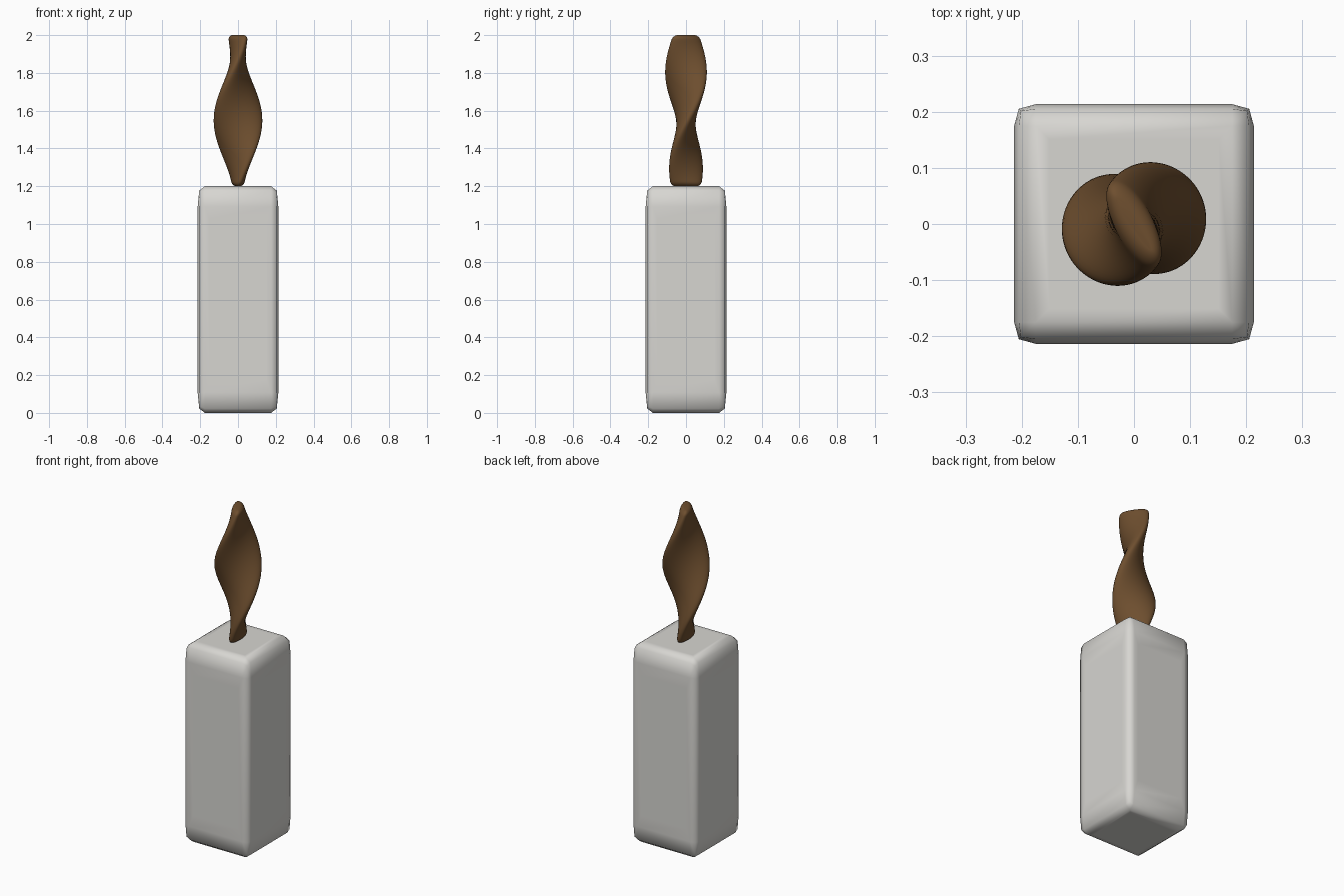
import bpy, bmesh
from math import sin, cos, pi, radians, sqrt

default = bpy.data.objects.get("Cube")
if default:
    bpy.data.objects.remove(default, do_unlink=True)


def make_material(name, rgb, roughness):
    mat = bpy.data.materials.new(name)
    mat.use_nodes = True
    color = (*rgb, 1.0)
    mat.diffuse_color = color
    shader = mat.node_tree.nodes["Principled BSDF"]
    shader.inputs["Base Color"].default_value = color
    shader.inputs["Roughness"].default_value = roughness
    return mat


def finish(bm, name, mat):
    bmesh.ops.recalc_face_normals(bm, faces=bm.faces)
    mesh = bpy.data.meshes.new(name)
    bm.to_mesh(mesh)
    bm.free()
    mesh.materials.append(mat)
    mesh.shade_smooth()
    obj = bpy.data.objects.new(name, mesh)
    bpy.context.collection.objects.link(obj)
    return obj


stone = make_material("pale_stone", (0.68, 0.67, 0.64), 0.6)
bronze = make_material("brown_bronze", (0.155, 0.077, 0.028), 0.4)

# Plinth: bevelled unit cube with a support loop on each side, then stretched
WIDTH, HEIGHT = 0.427, 1.2
bm = bmesh.new()
bmesh.ops.create_cube(bm, size=1)
bmesh.ops.bevel(bm, geom=bm.edges[:], offset=0.09, offset_type='OFFSET',
                segments=2, profile=0.62, affect='EDGES')
sides = [f for f in bm.faces if f.calc_area() > 0.5]
bmesh.ops.inset_individual(bm, faces=sides, thickness=0.08)
bmesh.ops.scale(bm, vec=(WIDTH, WIDTH, HEIGHT), verts=bm.verts)
bmesh.ops.translate(bm, vec=(0, 0, HEIGHT / 2), verts=bm.verts)
finish(bm, "plinth", stone)

# Twisted sculpture: flattened oval sections turning as they rise
LENGTH, TURN, CAP = 0.8, 212, 0.025
SIDES, BODY_RINGS, CAP_RINGS = 48, 64, 6

# Ring heights and shrink distances, with quarter-round ends
levels = []
for i in range(1, CAP_RINGS):
    a = pi / 2 * i / CAP_RINGS
    levels.append((CAP * (1 - cos(a)), CAP * (1 - sin(a))))
bottom = [(0, CAP * 0.97)] + levels
top = [(LENGTH - z, shrink) for z, shrink in reversed(bottom)]
body = [(CAP + (LENGTH - 2 * CAP) * i / BODY_RINGS, 0)
        for i in range(BODY_RINGS + 1)]

bm = bmesh.new()
rings = []
for z, shrink in bottom + body + top:
    t = z / LENGTH
    long_radius = 0.08 + 0.05 * sin(pi * t)
    short_radius = 0.4 * long_radius - shrink
    long_radius -= shrink
    turn = radians(92 + TURN * t)
    ring = []
    for k in range(SIDES):
        a = 2 * pi * k / SIDES
        u, v = long_radius * cos(a), short_radius * sin(a)
        ring.append(bm.verts.new((u * cos(turn) - v * sin(turn),
                                  u * sin(turn) + v * cos(turn),
                                  HEIGHT + z)))
    rings.append(ring)
for lower, upper in zip(rings, rings[1:]):
    for k in range(SIDES):
        n = (k + 1) % SIDES
        bm.faces.new((lower[k], lower[n], upper[n], upper[k]))
bm.faces.new(rings[0])
bm.faces.new(rings[-1])
finish(bm, "twisted_sculpture", bronze)
